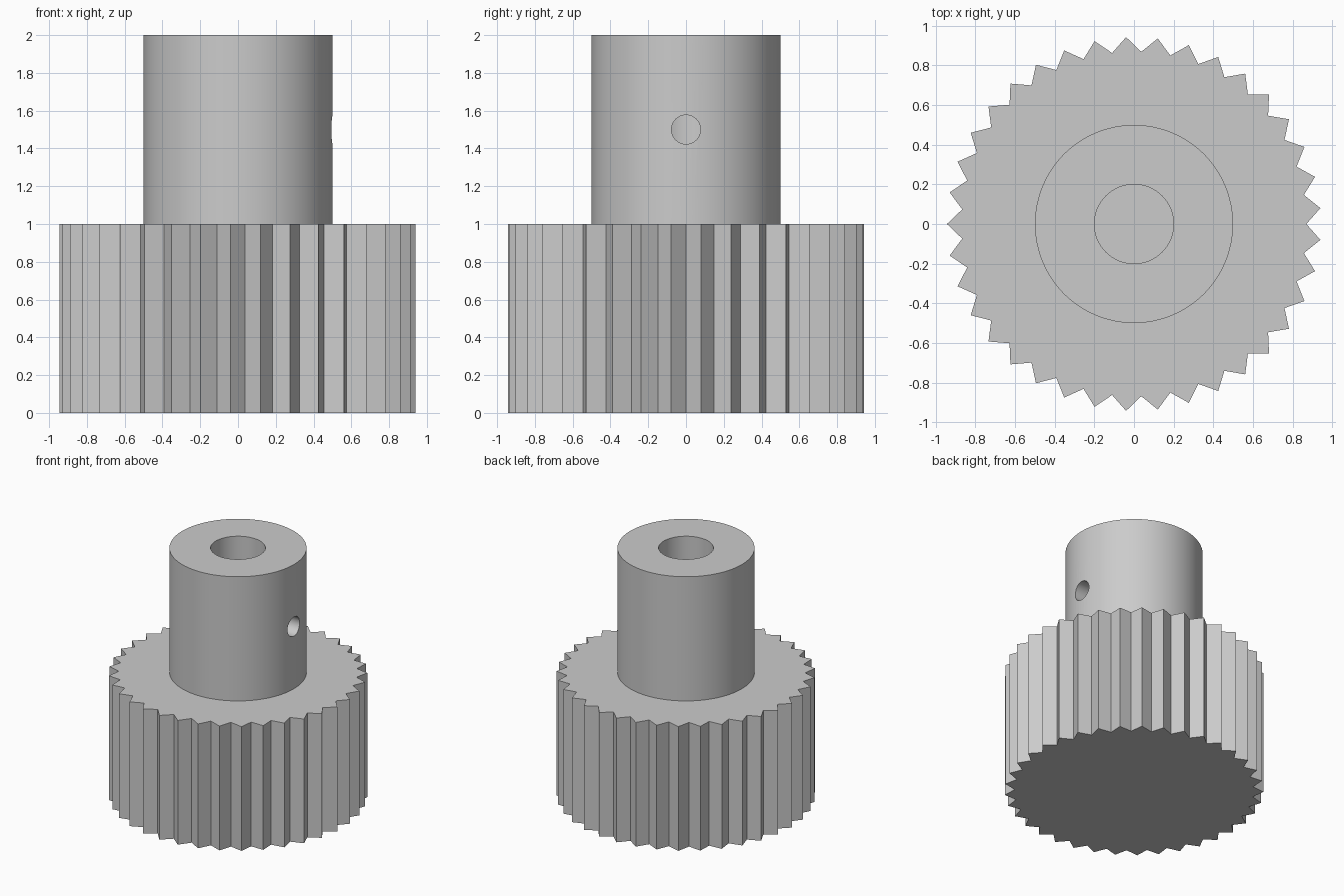
import bpy, bmesh, math

if "Cube" in bpy.data.objects:
    bpy.data.objects.remove(bpy.data.objects["Cube"])

TEETH, TIP_R, ROOT_R = 37, 0.944, 0.87
GEAR_H, TOP = 1.0, 2.0
HUB_R, BORE_R, SCREW_R = 0.5, 0.2, 0.077

grey = bpy.data.materials.new("plain grey")
grey.use_nodes = True
colour = (0.6, 0.6, 0.6, 1)
grey.diffuse_color = colour
grey.node_tree.nodes["Principled BSDF"].inputs["Base Color"].default_value = colour


def cylinder(name, radius, depth, location, rotation=(0, 0, 0), sides=96):
    bpy.ops.mesh.primitive_cylinder_add(vertices=sides, radius=radius, depth=depth,
                                        location=location, rotation=rotation)
    obj = bpy.context.object
    obj.name = name
    obj.data.materials.append(grey)
    return obj


def cut(target, cutter):
    mod = target.modifiers.new("cut", 'BOOLEAN')
    mod.operation = 'DIFFERENCE'
    mod.solver = 'EXACT'
    mod.object = cutter
    bpy.context.view_layer.objects.active = target
    bpy.ops.object.modifier_apply(modifier=mod.name)
    bpy.data.objects.remove(cutter)


# Toothed wheel: zigzag outline extruded upward, one tip pointing to -x
bm = bmesh.new()
outline = []
for i in range(TEETH * 2):
    angle = math.pi + i * math.pi / TEETH
    r = ROOT_R if i % 2 else TIP_R
    outline.append(bm.verts.new((r * math.cos(angle), r * math.sin(angle), 0)))
base = bm.faces.new(outline)
top = bmesh.ops.extrude_face_region(bm, geom=[base])["geom"]
bmesh.ops.translate(bm, vec=(0, 0, GEAR_H),
                    verts=[v for v in top if isinstance(v, bmesh.types.BMVert)])
bmesh.ops.recalc_face_normals(bm, faces=bm.faces)
mesh = bpy.data.meshes.new("toothed_wheel")
bm.to_mesh(mesh)
bm.free()
mesh.materials.append(grey)
wheel = bpy.data.objects.new("toothed_wheel", mesh)
bpy.context.collection.objects.link(wheel)

# Hub with a shaft bore and a set screw hole on its +x side
middle = (GEAR_H + TOP) / 2
hub = cylinder("hub", HUB_R, TOP - GEAR_H, (0, 0, middle))
cut(hub, cylinder("bore_cutter", BORE_R, 1.2, (0, 0, middle), sides=64))
cut(hub, cylinder("screw_cutter", SCREW_R, 0.6, (0.4, 0, middle),
                  (0, math.pi / 2, 0), sides=48))

bpy.ops.object.select_all(action='DESELECT')
hub.select_set(True)
bpy.context.view_layer.objects.active = hub
bpy.ops.object.shade_smooth_by_angle(angle=math.radians(30))
